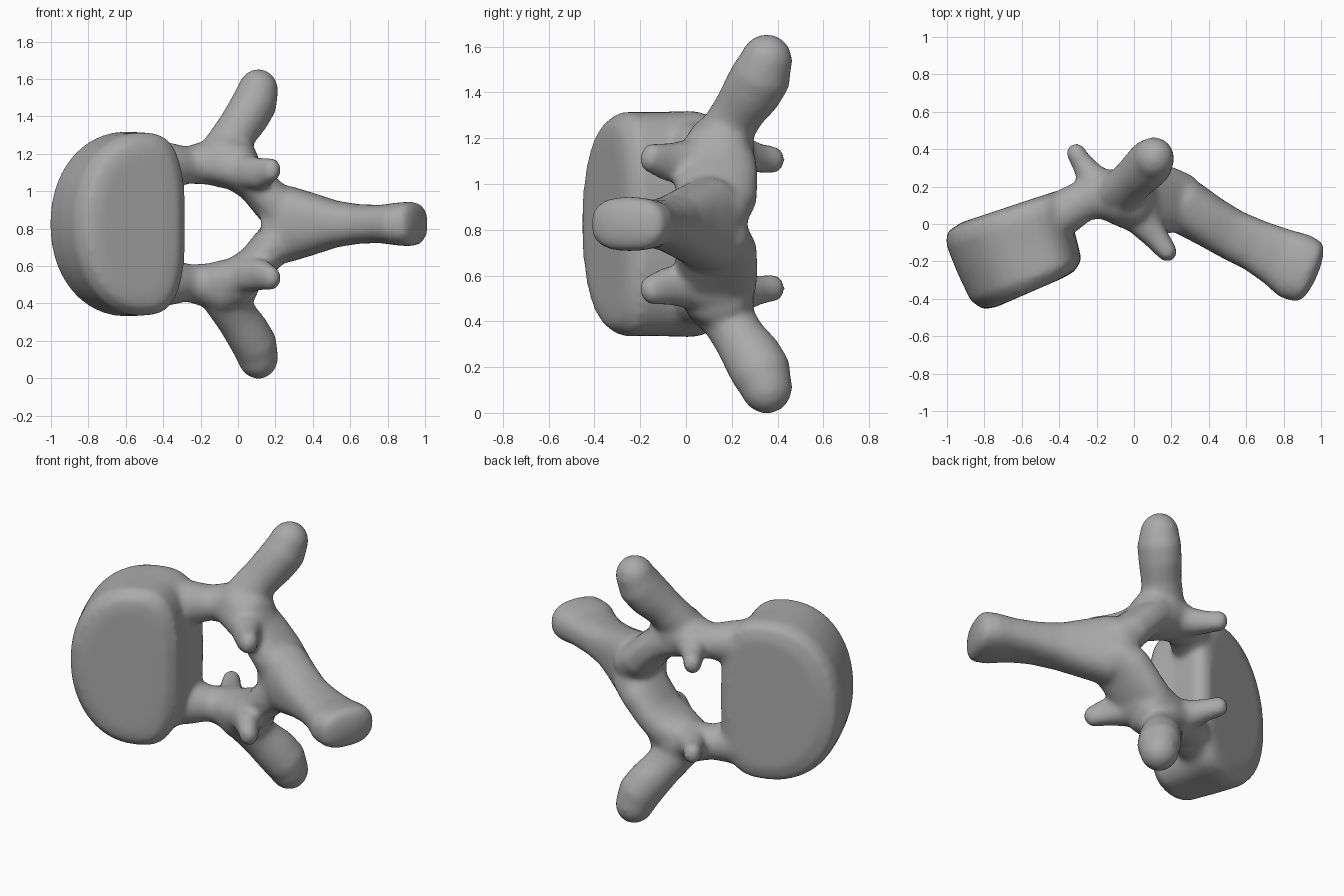
import bpy, bmesh, math
from mathutils import Vector

cube = bpy.data.objects.get("Cube")
if cube:
    bpy.data.objects.remove(cube, do_unlink=True)

MID = 0.825          # height of the symmetry plane
SIDES = 40
bm = bmesh.new()


def skin(rings):
    """Bridge rings of points into a closed tube."""
    loops = [[bm.verts.new(p) for p in ring] for ring in rings]
    for a, b in zip(loops, loops[1:]):
        for i in range(SIDES):
            j = (i + 1) % SIDES
            bm.faces.new((a[i], a[j], b[j], b[i]))
    bm.faces.new(loops[0][::-1])
    bm.faces.new(loops[-1])


def power(v, n):
    return math.copysign(abs(v) ** (2 / n), v)


def limb(path, wide, cap=1.0, boxy=2.0, sides=(1,)):
    """Sweep an oval along (x, y, z, half_wide, half_thick) and round the tip."""
    for side in sides:
        flip = Vector((1, 1, side))
        pts = [Vector(p[:3]) for p in path]
        sizes = [(p[3], p[4]) for p in path]
        tans = [(pts[min(i + 1, len(pts) - 1)] - pts[max(i - 1, 0)]).normalized()
                for i in range(len(pts))]
        rows = [(p, t, *s) for p, t, s in zip(pts, tans, sizes)]
        end, tan, (a, b) = pts[-1], tans[-1], sizes[-1]
        for k in range(1, 6):
            ang = k * math.pi / 2 / 5.4
            rows.append((end + tan * min(a, b) * cap * math.sin(ang), tan,
                         a * math.cos(ang), b * math.cos(ang)))
        rings = []
        for p, t, a, b in rows:
            w = Vector(wide)
            w = (w - t * w.dot(t)).normalized()
            n = t.cross(w)
            ring = []
            for i in range(SIDES):
                ang = math.tau * i / SIDES
                q = (p + w * a * power(math.cos(ang), boxy)
                     + n * b * power(math.sin(ang), boxy))
                ring.append(q * flip + Vector((0, 0, MID)))
            rings.append(ring)
        skin(rings)


# Vertebral body: D-shaped drum, (left xy, right xy, half height, inset)
def drum_ring(left, right, high, inset):
    left, right = Vector((*left, 0)), Vector((*right, 0))
    u = (right - left).normalized()
    length = (right - left).length
    centre = left + u * length * 0.6
    ring = []
    for i in range(SIDES):
        ang = math.tau * i / SIDES
        c, s = math.cos(ang), math.sin(ang)
        n = 3.0 if c > 0 else 2.1
        reach = (length * 0.4 if c > 0 else length * 0.6) - inset
        p = centre + u * reach * power(c, n)
        ring.append(p + Vector((0, 0, MID + (high - inset) * power(s, n))))
    return ring


skin([drum_ring(*r) for r in (
    ((-0.83, -0.485), (-0.29, -0.25), 0.48, 0.10),
    ((-0.84, -0.47), (-0.285, -0.24), 0.48, 0.035),
    ((-0.875, -0.41), (-0.28, -0.19), 0.49, 0),
    ((-0.95, -0.25), (-0.32, -0.03), 0.49, 0),
    ((-1.005, -0.11), (-0.33, 0.12), 0.495, 0),
    ((-1.02, -0.05), (-0.34, 0.18), 0.495, 0.02),
    ((-1.01, -0.02), (-0.33, 0.205), 0.49, 0.09))])

BOTH = (1, -1)
# Pedicles joining the body to the arch
limb([(-0.46, 0.01, 0.31, 0.12, 0.14), (-0.36, 0.07, 0.31, 0.12, 0.125),
      (-0.27, 0.125, 0.315, 0.11, 0.1), (-0.18, 0.155, 0.325, 0.13, 0.115),
      (-0.08, 0.15, 0.34, 0.15, 0.15), (0.02, 0.13, 0.32, 0.15, 0.12)],
     (0, 1, 0), 0.7, sides=BOTH)
# Laminae closing the arch
limb([(-0.12, 0.15, 0.33, 0.14, 0.12), (0.0, 0.13, 0.285, 0.175, 0.11),
      (0.09, 0.135, 0.215, 0.18, 0.1), (0.18, 0.13, 0.12, 0.18, 0.11),
      (0.26, 0.11, 0.05, 0.16, 0.12)], (-0.1, 1, 0), 0.6, 2.4, BOTH)
# Transverse processes
limb([(-0.10, 0.13, 0.30, 0.15, 0.13), (-0.06, 0.18, 0.41, 0.125, 0.115),
      (-0.005, 0.235, 0.50, 0.115, 0.115), (0.05, 0.29, 0.58, 0.12, 0.13),
      (0.09, 0.33, 0.65, 0.122, 0.132), (0.105, 0.35, 0.71, 0.11, 0.115)],
     (1, 0, 0), 1.1, sides=BOTH)
# Rear articular processes
limb([(-0.15, 0.17, 0.31, 0.12, 0.1), (-0.23, 0.255, 0.3, 0.08, 0.08),
      (-0.28, 0.33, 0.285, 0.058, 0.063), (-0.31, 0.38, 0.28, 0.053, 0.063)],
     (1, 0, 0), 1.0, sides=BOTH)
# Front articular processes
limb([(0.0, 0.13, 0.29, 0.14, 0.1), (0.06, 0.0, 0.275, 0.09, 0.09),
      (0.125, -0.08, 0.27, 0.067, 0.085), (0.178, -0.15, 0.29, 0.053, 0.066)],
     (1, 0, 0), 1.0, 2.2, BOTH)
# Spinous process
limb([(0.17, 0.14, 0, 0.17, 0.14), (0.27, 0.095, 0, 0.205, 0.15),
      (0.4, 0.015, 0, 0.165, 0.138), (0.52, -0.055, 0, 0.125, 0.135),
      (0.65, -0.115, 0, 0.105, 0.14), (0.77, -0.175, 0, 0.102, 0.16),
      (0.86, -0.225, 0, 0.115, 0.185), (0.93, -0.255, 0, 0.12, 0.175)],
     (0, 0, 1), 0.45, 2.5)

bmesh.ops.recalc_face_normals(bm, faces=bm.faces)
mesh = bpy.data.meshes.new("vertebra")
bm.to_mesh(mesh)
bm.free()
bone = bpy.data.objects.new("vertebra", mesh)
bpy.context.collection.objects.link(bone)

# Fuse all the parts into one soft surface
fuse = bone.modifiers.new("fuse", 'REMESH')
fuse.mode = 'VOXEL'
fuse.voxel_size = 0.016
fuse.use_smooth_shade = True
soft = bone.modifiers.new("soften", 'SMOOTH')
soft.factor = 0.5
soft.iterations = 14

# Bone colour
grey = bpy.data.materials.new("bone_grey")
grey.use_nodes = True
colour = (0.4, 0.4, 0.4, 1)
grey.diffuse_color = colour
grey.node_tree.nodes["Principled BSDF"].inputs["Base Color"].default_value = colour
mesh.materials.append(grey)

bpy.context.view_layer.objects.active = bone
bone.select_set(True)
for m in ("fuse", "soften"):
    bpy.ops.object.modifier_apply(modifier=m)
bpy.ops.object.shade_smooth()
